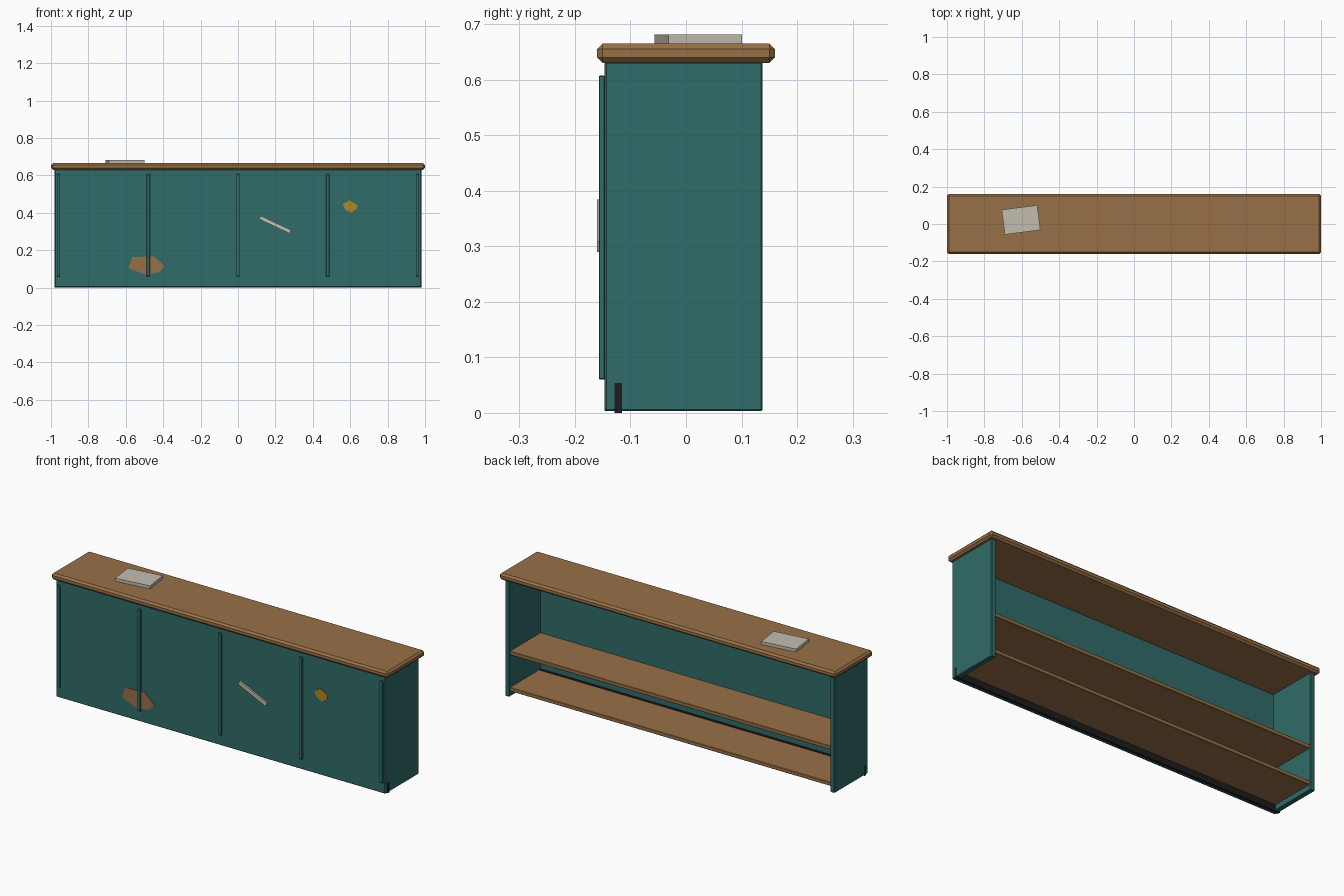
import bpy
import bmesh
import math
from mathutils import Matrix

cube = bpy.data.objects.get("Cube")
if cube:
    bpy.data.objects.remove(cube, do_unlink=True)


def material(name, rgb):
    mat = bpy.data.materials.new(name)
    mat.use_nodes = True
    colour = (*rgb, 1)
    mat.diffuse_color = colour
    mat.node_tree.nodes["Principled BSDF"].inputs["Base Color"].default_value = colour
    return mat


teal = material("teal paint", (0.03, 0.15, 0.138))
wood = material("brown wood", (0.314, 0.162, 0.063))
cream = material("cream paper", (0.55, 0.51, 0.43))
mustard = material("mustard", (0.43, 0.25, 0.014))
black = material("black", (0.012, 0.012, 0.013))


def finish(name, bm, mat):
    bmesh.ops.recalc_face_normals(bm, faces=bm.faces)
    mesh = bpy.data.meshes.new(name)
    bm.to_mesh(mesh)
    bm.free()
    mesh.materials.append(mat)
    obj = bpy.data.objects.new(name, mesh)
    bpy.context.collection.objects.link(obj)
    return obj


def box(name, mat, x, y, z, bevel=0):
    """Box between the (low, high) limits on each axis, with chamfered edges."""
    bm = bmesh.new()
    bmesh.ops.create_cube(bm, size=1)
    middle = [(a + b) / 2 for a, b in (x, y, z)]
    size = [b - a for a, b in (x, y, z)]
    bmesh.ops.scale(bm, vec=size, verts=bm.verts)
    if bevel:
        bmesh.ops.bevel(bm, geom=bm.edges[:], offset=bevel, segments=1,
                        affect='EDGES')
    obj = finish(name, bm, mat)
    obj.location = middle
    return obj


def plate(name, mat, outline, y, thickness):
    """Flat plate on the front, from an outline in x and z."""
    bm = bmesh.new()
    face = bm.faces.new([bm.verts.new((px, y, pz)) for px, pz in outline])
    extruded = bmesh.ops.extrude_face_region(bm, geom=[face])["geom"]
    verts = [v for v in extruded if isinstance(v, bmesh.types.BMVert)]
    bmesh.ops.translate(bm, vec=(0, -thickness, 0), verts=verts)
    return finish(name, bm, mat)


# Carcass: front panel and two sides, open at the back
box("front_panel", teal, (-0.977, 0.977), (-0.147, -0.128), (0.003, 0.63), 0.002)
for side, s in (("left", 1), ("right", -1)):
    limits = sorted((s * 0.954, s * 0.98))
    box(side + "_side_panel", teal, limits, (-0.146, 0.138), (0.003, 0.632), 0.003)

# Kick board, showing slightly through the sides
box("kick_board", black, (-0.981, 0.981), (-0.129, -0.115), (0, 0.054))

# Shelves
box("lower_shelf", wood, (-0.956, 0.956), (-0.116, 0.132), (0.032, 0.052), 0.002)
box("middle_shelf", wood, (-0.956, 0.956), (-0.129, 0.132), (0.227, 0.247), 0.002)

# Worktop with chamfered edges
box("worktop", wood, (-1, 1), (-0.16, 0.16), (0.63, 0.665), 0.01)

# Vertical battens on the front
for i in range(5):
    x = (i - 2) * 0.48
    box(f"batten_{i + 1}", teal, (x - 0.009, x + 0.009), (-0.157, -0.146),
        (0.06, 0.607), 0.0015)

# Worn patches and a stuck paper strip on the front
plate("worn_patch", wood,
      [(-0.565, 0.163), (-0.45, 0.167), (-0.393, 0.115), (-0.42, 0.083),
       (-0.49, 0.067), (-0.585, 0.104)], -0.146, 0.004)
plate("mustard_patch", mustard,
      [(0.56, 0.447), (0.596, 0.467), (0.64, 0.44), (0.634, 0.422),
       (0.605, 0.4), (0.57, 0.42)], -0.146, 0.006)
strip = box("paper_strip", cream, (0.108, 0.288), (-0.16, -0.151), (0.327, 0.347))
strip.rotation_euler.y = math.radians(25)

# Paper stack on the worktop
paper = box("paper_stack", cream, (-0.7, -0.508), (-0.045, 0.089), (0.664, 0.681))
paper.rotation_euler.z = math.radians(7.5)
